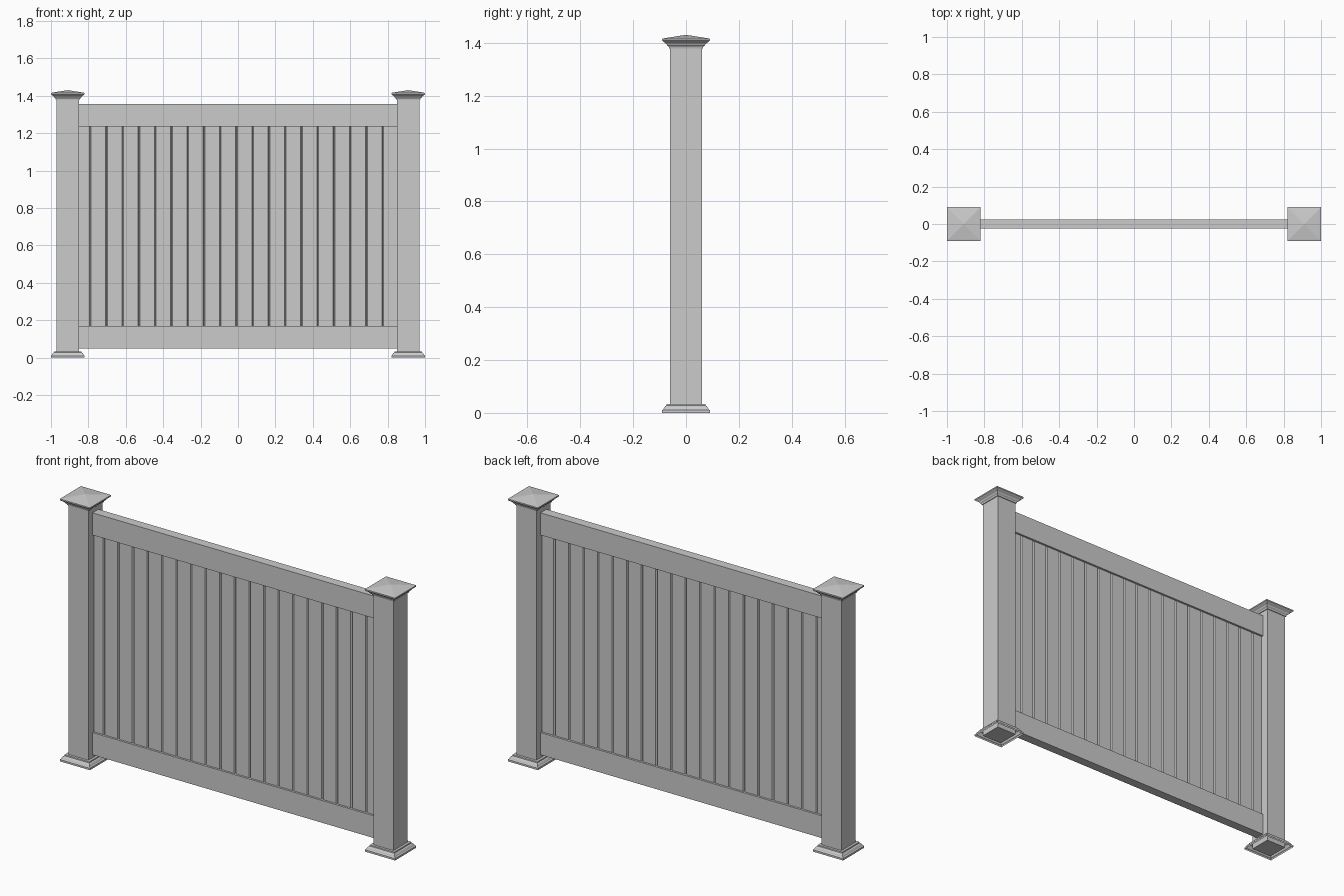
import bpy, bmesh

if "Cube" in bpy.data.objects:
    bpy.data.objects.remove(bpy.data.objects["Cube"])

POST_X = 0.91      # post centre distance from the middle
PITCH = 0.0869     # spacing of the board grooves


def make_object(name, bm):
    bmesh.ops.recalc_face_normals(bm, faces=bm.faces[:])
    mesh = bpy.data.meshes.new(name)
    bm.to_mesh(mesh)
    bm.free()
    obj = bpy.data.objects.new(name, mesh)
    bpy.context.collection.objects.link(obj)
    return obj


def box(name, x0, x1, y0, y1, z0, z1):
    return prism(name, [(x0, y0), (x1, y0), (x1, y1), (x0, y1)], z0, z1)


def prism(name, outline, z0, z1):
    bm = bmesh.new()
    low = [bm.verts.new((x, y, z0)) for x, y in outline]
    face = bm.faces.new(low)
    new = bmesh.ops.extrude_face_region(bm, geom=[face])["geom"]
    verts = [g for g in new if isinstance(g, bmesh.types.BMVert)]
    bmesh.ops.translate(bm, verts=verts, vec=(0, 0, z1 - z0))
    return make_object(name, bm)


def square_moulding(name, cx, profile, apex=None):
    """Sweep a (half width, height) profile around a square."""
    bm = bmesh.new()
    rings = [[bm.verts.new((cx + sx * r, sy * r, z))
              for sx, sy in ((-1, -1), (1, -1), (1, 1), (-1, 1))]
             for r, z in profile]
    for a, b in zip(rings, rings[1:]):
        for i in range(4):
            j = (i + 1) % 4
            bm.faces.new((a[i], a[j], b[j], b[i]))
    if apex is not None:
        tip = bm.verts.new((cx, 0, apex))
        for i in range(4):
            bm.faces.new((rings[-1][i], rings[-1][(i + 1) % 4], tip))
    return make_object(name, bm)


base_profile = [(0.090, 0), (0.090, 0.010), (0.085, 0.014), (0.083, 0.019),
                (0.079, 0.025), (0.074, 0.028), (0.073, 0.034), (0.060, 0.034)]
cap_profile = [(0.059, 1.379), (0.064, 1.379), (0.066, 1.386), (0.072, 1.391),
               (0.075, 1.397), (0.084, 1.403), (0.090, 1.408), (0.090, 1.415),
               (0.083, 1.417)]

# Posts with moulded base trims and pyramid caps
for side, s in (("left", -1), ("right", 1)):
    cx = s * POST_X
    box(side + "_post", cx - 0.06, cx + 0.06, -0.06, 0.06, 0, 1.385)
    square_moulding(side + "_base_trim", cx, base_profile)
    square_moulding(side + "_post_cap", cx, cap_profile, apex=1.43)

# Rails between the posts
box("bottom_rail", -0.852, 0.852, -0.025, 0.025, 0.05, 0.17)
box("top_rail", -0.852, 0.852, -0.025, 0.025, 1.235, 1.355)

# Infill boards with chamfered long edges that form V grooves
edges = [-0.855] + [-0.79 + i * PITCH for i in range(19)] + [0.855]
T, C, D = 0.014, 0.005, 0.006   # half thickness, chamfer width, groove depth
for i, (a, b) in enumerate(zip(edges, edges[1:])):
    outline = [(a, D - T), (a + C, -T), (b - C, -T), (b, D - T),
               (b, T - D), (b - C, T), (a + C, T), (a, T - D)]
    prism("infill_board_%02d" % (i + 1), outline, 0.16, 1.245)
